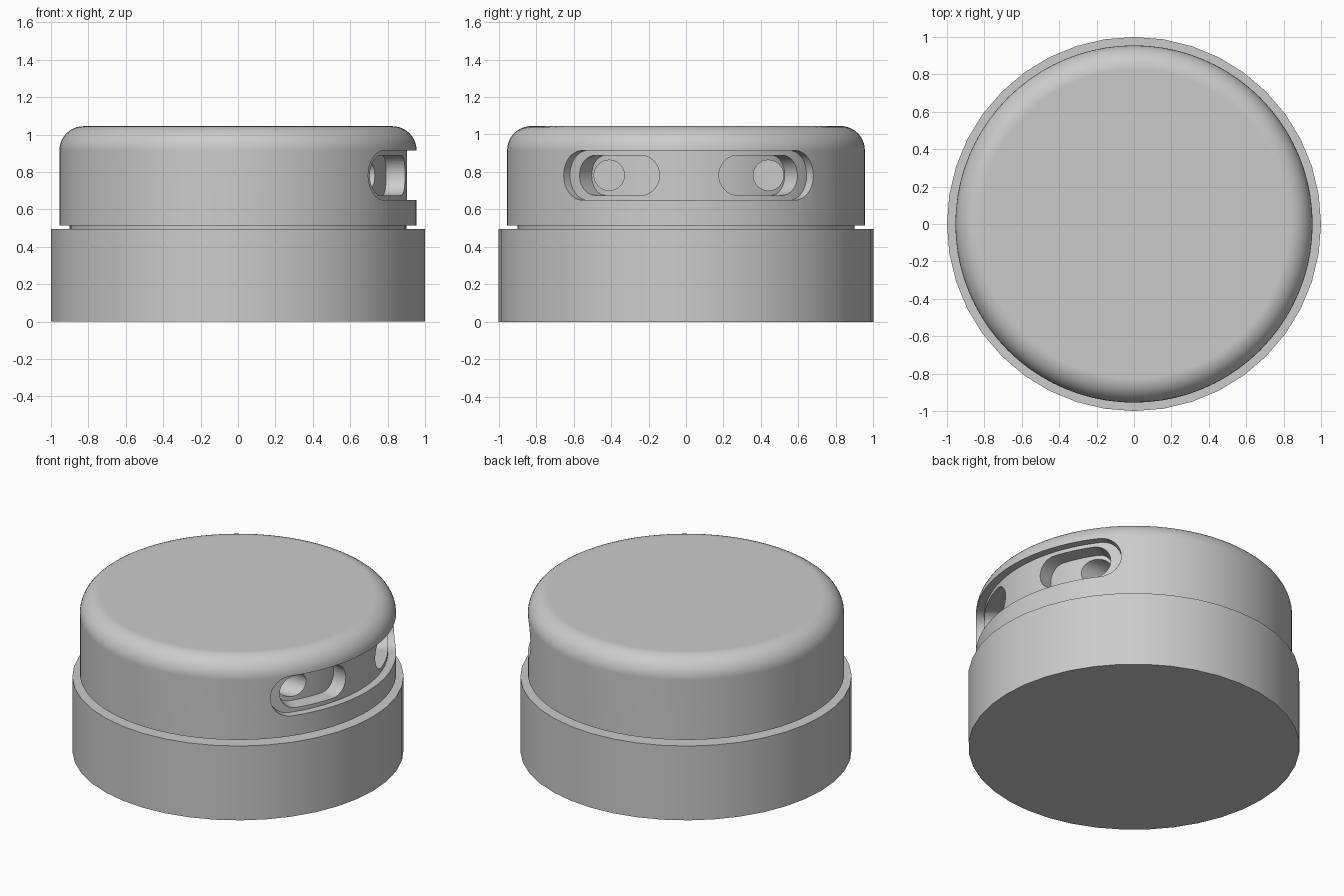
import bpy
import bmesh
from math import sin, cos, pi, radians, sqrt
from mathutils import Matrix

default = bpy.data.objects.get("Cube")
if default:
    bpy.data.objects.remove(default)

# One neutral grey for the whole housing
GREY = (0.6, 0.6, 0.6, 1.0)
grey = bpy.data.materials.new("housing_grey")
grey.use_nodes = True
grey.diffuse_color = GREY
grey.node_tree.nodes["Principled BSDF"].inputs["Base Color"].default_value = GREY

TWIST = radians(1.1)   # the port group sits slightly off the x axis
PORT_Z = 0.782


def make_object(name, bm):
    bmesh.ops.recalc_face_normals(bm, faces=bm.faces)
    mesh = bpy.data.meshes.new(name)
    bm.to_mesh(mesh)
    bm.free()
    mesh.materials.append(grey)
    obj = bpy.data.objects.new(name, mesh)
    bpy.context.collection.objects.link(obj)
    return obj


def activate(obj):
    bpy.ops.object.select_all(action='DESELECT')
    obj.select_set(True)
    bpy.context.view_layer.objects.active = obj


def lathe(name, profile, sides):
    """Closed solid of revolution from (radius, height) points."""
    bm = bmesh.new()
    rings = [[bm.verts.new((r * cos(2 * pi * i / sides), r * sin(2 * pi * i / sides), z))
              for i in range(sides)] for r, z in profile]
    for low, high in zip(rings, rings[1:]):
        for i in range(sides):
            j = (i + 1) % sides
            bm.faces.new((low[i], low[j], high[j], high[i]))
    bm.faces.new(rings[0])
    bm.faces.new(rings[-1])
    return make_object(name, bm)


def curved_slot(name, start, end, half_height, r_in, r_out):
    """Round-ended slot wrapped around the z axis."""
    cap = half_height / r_out if r_out < 0.95 else half_height / 0.955
    arcs = [k * pi / 16 for k in range(9)]
    stations = [(start + cap * (1 - cos(a)), half_height * sin(a)) for a in arcs]
    steps = 24
    a0, a1 = start + cap, end - cap
    stations += [(a0 + (a1 - a0) * k / steps, half_height) for k in range(1, steps)]
    stations += [(end - cap * (1 - cos(a)), half_height * sin(a)) for a in reversed(arcs)]
    bm = bmesh.new()
    columns = []
    for angle, h in stations:
        corners = ((r_in, -h), (r_out, -h), (r_out, h), (r_in, h))
        columns.append([bm.verts.new((r * cos(angle), r * sin(angle), PORT_Z + z))
                        for r, z in corners])
    for a, b in zip(columns, columns[1:]):
        for i in range(4):
            j = (i + 1) % 4
            bm.faces.new((a[i], a[j], b[j], b[i]))
    bmesh.ops.remove_doubles(bm, verts=bm.verts, dist=1e-5)
    return make_object(name, bm)


def round_hole(name, y):
    """Straight blind hole running along x."""
    bm = bmesh.new()
    place = Matrix.Translation((0.655, y, PORT_Z)) @ Matrix.Rotation(pi / 2, 4, 'Y')
    bmesh.ops.create_cone(bm, cap_ends=True, segments=32, radius1=0.081,
                          radius2=0.081, depth=0.21, matrix=place)
    return make_object(name, bm)


def cut(target, cutter):
    cutter.hide_render = True
    activate(target)
    mod = target.modifiers.new("cut", 'BOOLEAN')
    mod.operation = 'DIFFERENCE'
    mod.solver = 'EXACT'
    mod.object = cutter
    bpy.ops.object.modifier_apply(modifier=mod.name)
    bpy.data.objects.remove(cutter)


# Wide base and the narrow neck above it
base = lathe("base", [(1.0, 0), (1.0, 0.495)], 40)
neck = lathe("neck", [(0.9, 0.45), (0.9, 0.56)], 80)

# Cap with a rounded upper edge
R, TOP, ROUND = 0.955, 1.045, 0.13
edge = [(R - ROUND + ROUND * cos(k * pi / 20), TOP - ROUND + ROUND * sin(k * pi / 20))
        for k in range(11)]
cap = lathe("cap", [(R, 0.515)] + edge, 80)

# Shallow wrap-around recess, then two deeper pockets each with a hole
cut(cap, curved_slot("recess_cutter", TWIST - radians(44.3), TWIST + radians(44.3),
                     0.133, 0.905, 1.03))
for side in (-1, 1):
    near, far = sorted((side * radians(10.1), side * radians(40)))
    cut(cap, curved_slot("pocket_cutter", TWIST + near, TWIST + far, 0.107, 0.802, 0.93))
for side in (-1, 1):
    cut(cap, round_hole("hole_cutter", side * 0.425 + 0.015))

# Smooth curved walls, crisp edges
for part in (base, neck, cap):
    activate(part)
    bpy.ops.object.shade_smooth_by_angle(angle=radians(30))
    weighted = part.modifiers.new("weighted_normals", 'WEIGHTED_NORMAL')
    weighted.keep_sharp = True
